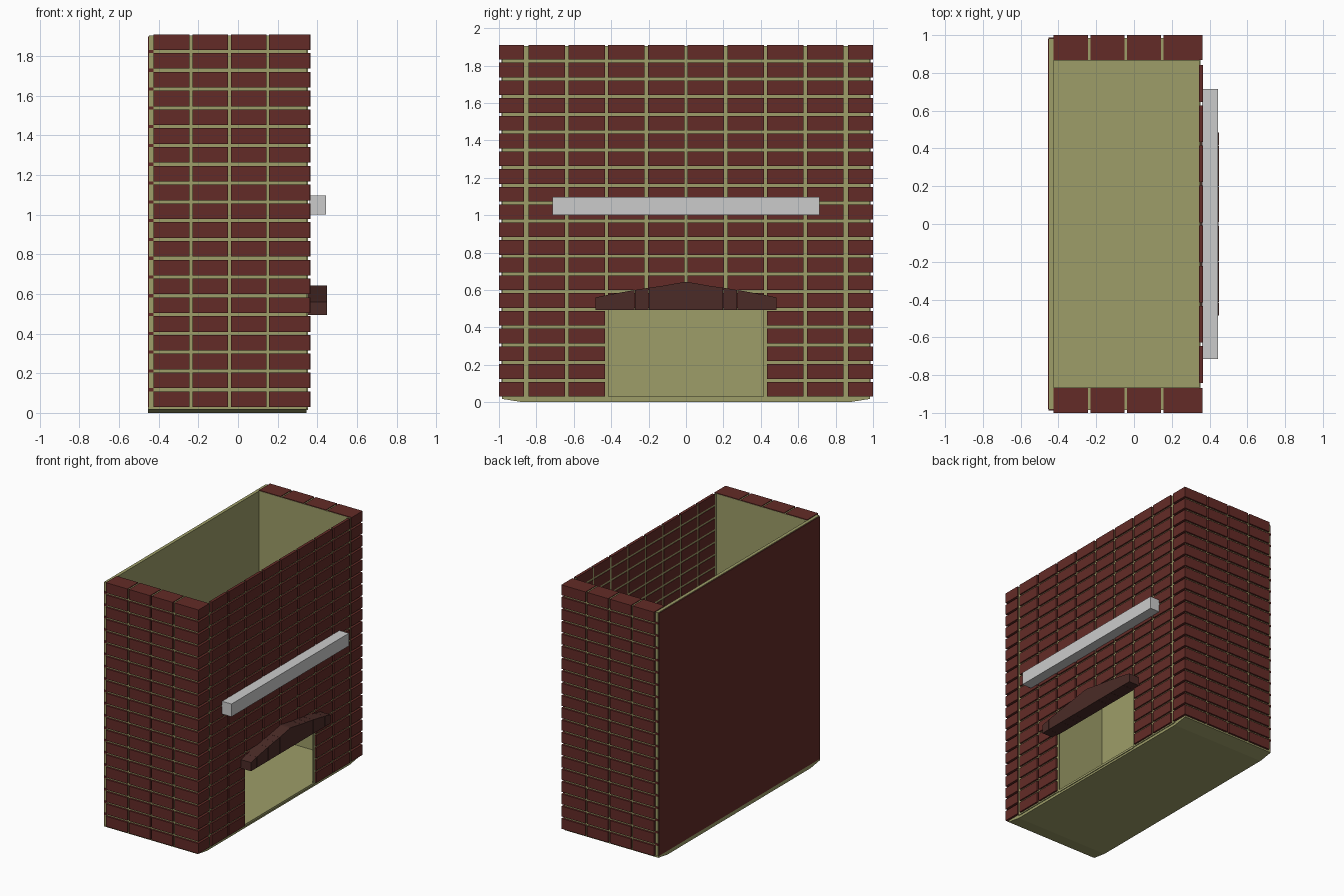
import bpy, bmesh

if "Cube" in bpy.data.objects:
    bpy.data.objects.remove(bpy.data.objects["Cube"])


def material(name, rgb):
    m = bpy.data.materials.new(name)
    m.diffuse_color = (*rgb, 1)
    m.use_nodes = True
    m.node_tree.nodes["Principled BSDF"].inputs["Base Color"].default_value = m.diffuse_color
    return m


BRICK = material("brick_red", (0.126, 0.024, 0.020))
MORTAR = material("mortar_olive", (0.34, 0.34, 0.14))
DARK = material("dark_brick", (0.070, 0.024, 0.020))


def prism(bm, profile, x0, x1):
    """Extrude a (y, z) profile along x."""
    a = [bm.verts.new((x0, y, z)) for y, z in profile]
    b = [bm.verts.new((x1, y, z)) for y, z in profile]
    bm.faces.new(a[::-1])
    bm.faces.new(b)
    n = len(a)
    for i in range(n):
        j = (i + 1) % n
        bm.faces.new((a[i], a[j], b[j], b[i]))


def box(bm, x0, x1, y0, y1, z0, z1):
    prism(bm, [(y0, z0), (y1, z0), (y1, z1), (y0, z1)], x0, x1)


def finish(bm, name, mat=None, mirror=False):
    bmesh.ops.recalc_face_normals(bm, faces=bm.faces)
    me = bpy.data.meshes.new(name)
    bm.to_mesh(me)
    bm.free()
    ob = bpy.data.objects.new(name, me)
    bpy.context.collection.objects.link(ob)
    if mat:
        me.materials.append(mat)
    if mirror:
        mod = ob.modifiers.new("mirror", 'MIRROR')
        mod.use_axis = (False, True, False)
    return ob


def box_object(name, dims, mat=None, mirror=False):
    bm = bmesh.new()
    box(bm, *dims)
    return finish(bm, name, mat, mirror)


ROWS, Z0, PITCH, H = 20, 0.03, 0.0948, 0.079
TOP, GAP = 1.905, 0.009
rows = [(Z0 + i * PITCH, Z0 + i * PITCH + H) for i in range(ROWS)]

# Side wall bricks, full depth, mirrored to the other side
bm = bmesh.new()
joints = [-0.237, -0.043, 0.15]
starts = [-0.427] + [j + 0.007 for j in joints]
ends = [j - 0.007 for j in joints] + [0.363]
for z0, z1 in rows:
    for x0, x1 in zip(starts, ends):
        box(bm, x0, x1, 0.867, 1.0, z0, z1)
finish(bm, "side_wall_bricks", BRICK, True)
box_object("side_wall_mortar", (-0.427, 0.345, 0.865, 0.985, 0.02, TOP), MORTAR, True)

# Chimney breast bricks, leaving the hearth opening free
bm = bmesh.new()
edges = [0, 0.213, 0.425, 0.637, 0.85]
for r, (z0, z1) in enumerate(rows):
    for c in range(4):
        if r < 5 and c < 2:
            continue
        box(bm, 0.343, 0.365, edges[c] + GAP, edges[c + 1] - GAP, z0, z1)
finish(bm, "breast_bricks", BRICK, True)

# Thin mortar sheet around the opening
bm = bmesh.new()
box(bm, 0.346, 0.352, 0.415, 0.867, 0.02, 0.495)
box(bm, 0.346, 0.352, 0, 0.867, 0.495, TOP)
box(bm, 0.346, 0.352, 0, 0.415, 0.015, 0.032)
finish(bm, "breast_mortar", MORTAR, True)

# Back panel with red outer skin and small red end keys
box_object("back_panel", (-0.45, -0.425, -0.983, 0.983, 0.02, TOP), MORTAR)
box_object("back_skin", (-0.455, -0.45, -0.98, 0.98, 0.03, 1.9), BRICK)
bm = bmesh.new()
for z0, z1 in rows[:-1]:
    box(bm, -0.453, -0.427, 0.95, 0.987, z1, z0 + PITCH)
finish(bm, "back_end_keys", BRICK, True)

# Floor slab with tapered ends
bm = bmesh.new()
prism(bm, [(-0.87, 0), (0.87, 0), (0.985, 0.018), (0.985, 0.03),
           (-0.985, 0.03), (-0.985, 0.018)], -0.453, 0.346)
finish(bm, "floor_slab", MORTAR)

# Mantel shelf
box_object("mantel_shelf", (0.36, 0.445, -0.715, 0.715, 1.0, 1.098))

# Arched lintel of wedge stones with a narrow keystone
bm = bmesh.new()
pts = [(0.01, 0.643), (0.135, 0.621), (0.2, 0.612), (0.275, 0.6),
       (0.415, 0.575), (0.485, 0.56)]
for (ya, za), (yb, zb) in zip(pts, pts[1:]):
    prism(bm, [(ya, 0.493), (yb - 0.001, 0.493), (yb - 0.001, zb), (ya, za)], 0.35, 0.45)
finish(bm, "lintel_stones", DARK, True)
box_object("lintel_keystone", (0.35, 0.448, -0.01, 0.01, 0.493, 0.643), DARK)
